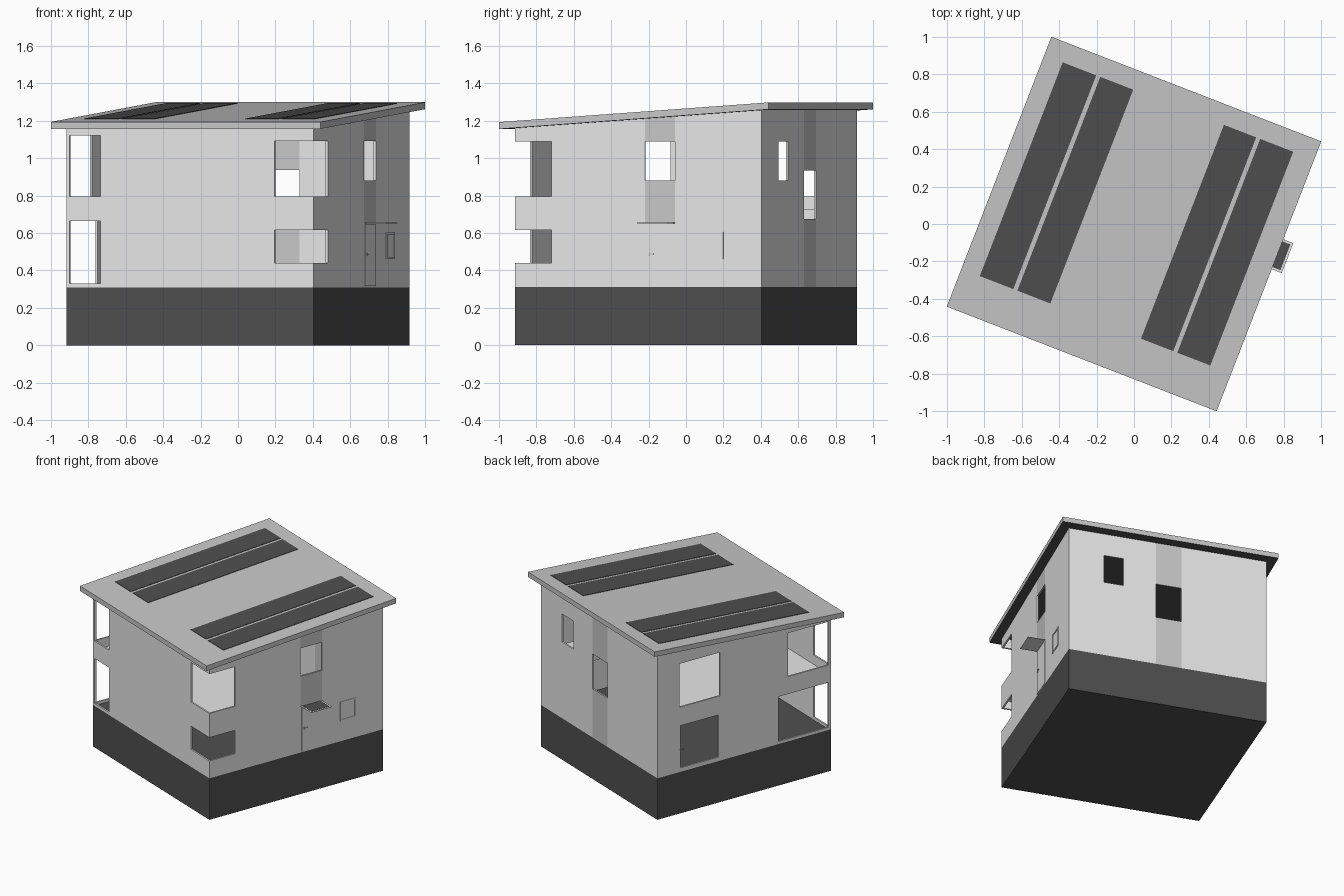
import bpy, bmesh, math

if "Cube" in bpy.data.objects:
    bpy.data.objects.remove(bpy.data.objects["Cube"])

TURN = -math.radians(21.2)   # whole house is turned on plan
H = 0.7075                   # half width of walls
R = 0.7725                   # half width of roof
T = 0.012                    # wall thickness


def material(name, v):
    m = bpy.data.materials.new(name)
    m.diffuse_color = (v, v, v, 1)
    m.use_nodes = True
    m.node_tree.nodes["Principled BSDF"].inputs["Base Color"].default_value = m.diffuse_color
    return m


WHITE = material("white_render", 0.8)
GREY = material("mid_grey", 0.58)
DARK = material("dark_grey", 0.078)


def roof_z(v):
    return 1.156 + 0.105 * (v + R) / (2 * R)


def finish(name, bm, *mats):
    me = bpy.data.meshes.new(name)
    bm.to_mesh(me)
    bm.free()
    for m in mats:
        me.materials.append(m)
    ob = bpy.data.objects.new(name, me)
    ob.rotation_euler.z = TURN
    bpy.context.collection.objects.link(ob)
    return ob


def add_box(bm, u, v, z, z_of=None):
    """Box from ranges; z_of(v) makes it follow the roof slope."""
    f = z_of or (lambda _: 0)
    vs = [bm.verts.new((a, b, c + f(b))) for c in z for b in v for a in u]
    for q in ((0, 2, 3, 1), (4, 5, 7, 6), (0, 1, 5, 4), (2, 6, 7, 3), (0, 4, 6, 2), (1, 3, 7, 5)):
        bm.faces.new([vs[i] for i in q])


def boxes(name, mat, *ranges, z_of=None):
    bm = bmesh.new()
    for u, v, z in ranges:
        add_box(bm, u, v, z, z_of)
    return finish(name, bm, mat)


# Plinth
boxes("plinth", DARK, ((-H, H), (-H, H), (0, 0.31)))

# Walls: a grid on each side, leaving out window cells; grey strips by rule
C = (0.4835, -0.498)
SIDES = [  # (position of s on the wall, windows, strip)
    (lambda s: (s, -H),
     [(-.69, -.514, .33, .665), (-.69, -.514, .795, 1.12),
      (C[0], H, .44, .615), (C[0], H, .795, 1.09)], None),
    (lambda s: (H, s),
     [(-H, C[1], .44, .615), (-H, C[1], .795, 1.09), (.038, .21, .88, 1.09)],
     (.038, .21, .655)),
    (lambda s: (s, H),
     [(-.098, .082, .675, .935), (.317, .455, .88, 1.09)], (-.098, .082, .31)),
    (lambda s: (-H, s),
     [(-.69, -.28, .33, .665), (-.69, -.36, .795, 1.12),
      (.197, .527, .33, .665), (.197, .527, .795, 1.12)], None),
]
TOP = 9.0
z_breaks = {0.31, 0.655, TOP}
for _, wins, _ in SIDES:
    for w in wins:
        z_breaks |= {w[2], w[3]}
z_breaks = sorted(z_breaks)

bm = bmesh.new()
for i, (place, wins, strip) in enumerate(SIDES):
    s_breaks = {-H, H}
    for w in wins:
        s_breaks |= {w[0], w[1]}
    if strip:
        s_breaks |= {strip[0], strip[1]}
    s_breaks = sorted(s_breaks)
    for s0, s1 in zip(s_breaks, s_breaks[1:]):
        for z0, z1 in zip(z_breaks, z_breaks[1:]):
            s, z = (s0 + s1) / 2, (z0 + z1) / 2
            if any(w[0] < s < w[1] and w[2] < z < w[3] for w in wins):
                continue
            pts = []
            for a, b in ((s0, z0), (s1, z0), (s1, z1), (s0, z1)):
                x, y = place(a)
                pts.append(bm.verts.new((x, y, roof_z(y) if b == TOP else b)))
            if i > 1:
                pts.reverse()
            f = bm.faces.new(pts)
            if strip and strip[0] < s < strip[1] and z > strip[2]:
                f.material_index = 1
bmesh.ops.remove_doubles(bm, verts=bm.verts, dist=0.0005)
walls = finish("walls", bm, WHITE, GREY)
mod = walls.modifiers.new("thickness", 'SOLIDIFY')
mod.thickness = T
mod.offset = -1
mod.use_even_offset = True

# Upper floor with a stairwell at the back
I = H - T
boxes("upper_floor", WHITE,
      ((-I, I), (-I, .25), (.675, .725)),
      ((-I, -.25), (.25, I), (.675, .725)),
      ((.45, I), (.25, I), (.675, .725)))

# Sloping roof with dark underside
bm = bmesh.new()
add_box(bm, (-R, R), (-R, R), (0, 0.037), roof_z)
bm.normal_update()
for f in bm.faces:
    f.material_index = 1 if f.normal.z < -0.5 else 0
finish("roof", bm, GREY, DARK)

# Four solar panels
boxes("solar_panels", DARK,
      *[(u, (-.557, .667), (.036, .040))
        for u in ((-.667, -.475), (-.452, -.263), (.256, .441), (.464, .653))],
      z_of=roof_z)

# Front door, handle and canopy
boxes("front_door", WHITE, ((H - .002, H + .003), (.046, .203), (.316, .648)))
boxes("door_handle", GREY,
      ((H, H + .008), (.062, .07), (.478, .494)),
      ((H + .005, H + .009), (.062, .09), (.484, .489)))
boxes("canopy", WHITE, ((H, .83), (.041, .212), (.652, .655)))
boxes("canopy_panel", DARK, ((H + .004, .818), (.053, .2), (.6545, .6565)))


def frame(name, u, v, z, w):
    boxes(name, WHITE,
          (u, v, (z[0], z[0] + w)), (u, v, (z[1] - w, z[1])),
          (u, (v[0], v[0] + w), (z[0] + w, z[1] - w)),
          (u, (v[1] - w, v[1]), (z[0] + w, z[1] - w)))


# Small wall hatch and the garden door frame
frame("wall_hatch_frame", (H - .001, H + .003), (.36, .489), (.46, .605), .012)
frame("garden_door_frame", (-H, -H + T), (.197, .527), (.33, .665), .01)
boxes("garden_door_handle", GREY, ((-H - .006, -H + .004), (.495, .522), (.475, .482)))
